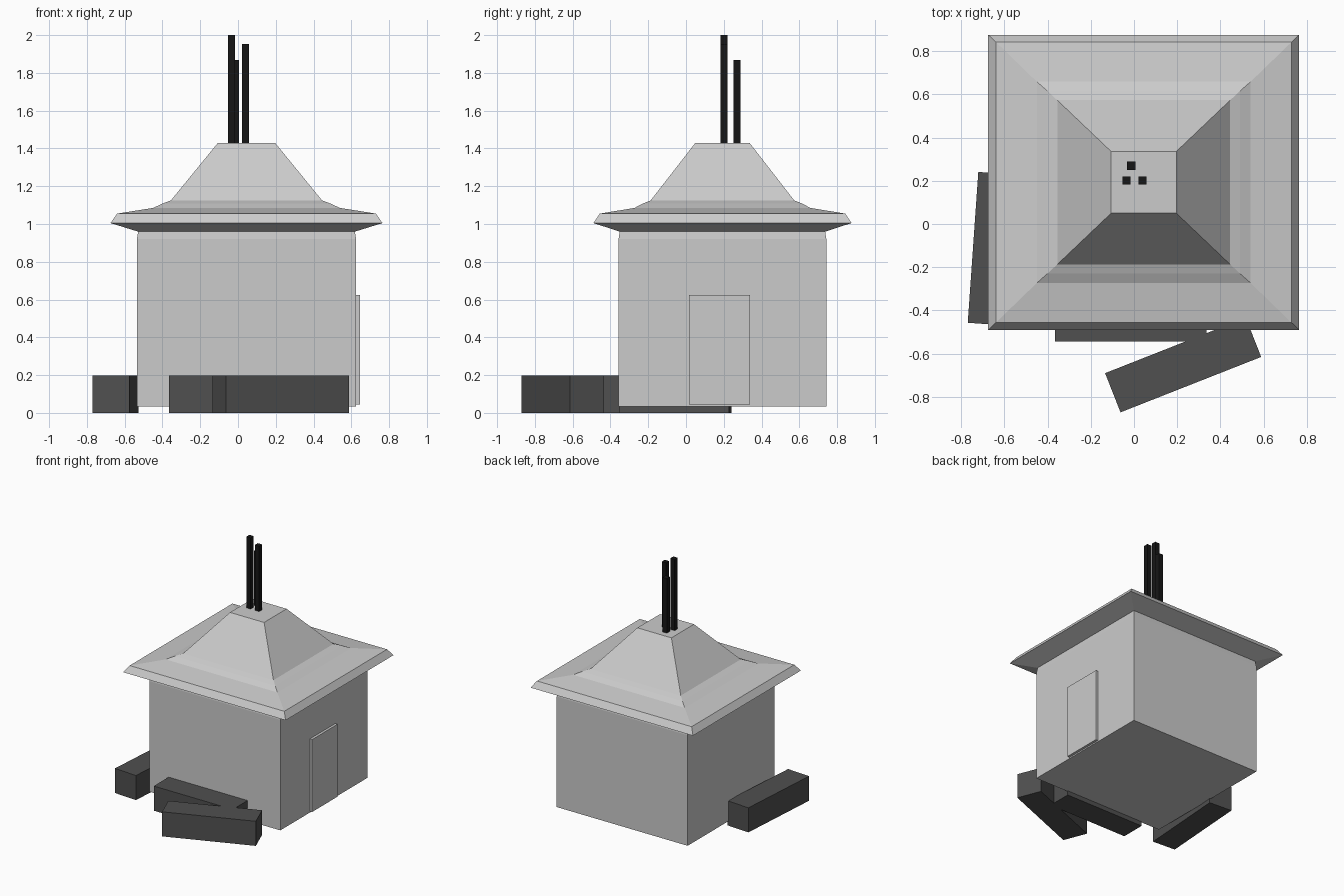
import bpy, bmesh, math
from mathutils import Matrix

if "Cube" in bpy.data.objects:
    bpy.data.objects.remove(bpy.data.objects["Cube"])

CX, CY = 0.045, 0.193   # centre of the hut


def material(name, v):
    m = bpy.data.materials.new(name)
    m.diffuse_color = (v, v, v, 1)
    m.use_nodes = True
    m.node_tree.nodes["Principled BSDF"].inputs["Base Color"].default_value = m.diffuse_color
    return m


def finish(name, bm, mat=None):
    bmesh.ops.recalc_face_normals(bm, faces=bm.faces)
    me = bpy.data.meshes.new(name)
    bm.to_mesh(me)
    bm.free()
    ob = bpy.data.objects.new(name, me)
    bpy.context.collection.objects.link(ob)
    if mat:
        me.materials.append(mat)
    return ob


def box(name, centre, size, angle=0, mat=None):
    bm = bmesh.new()
    bmesh.ops.create_cube(bm, size=1, matrix=Matrix.Diagonal((*size, 1)))
    ob = finish(name, bm, mat)
    ob.location = centre
    ob.rotation_euler.z = math.radians(angle)
    return ob


def stacked(name, profile):
    """Closed solid from rectangular rings (half x, half y, z)."""
    bm = bmesh.new()
    rings = [[bm.verts.new((CX + sx * hx, CY + sy * hy, z))
              for sx, sy in ((-1, -1), (1, -1), (1, 1), (-1, 1))]
             for hx, hy, z in profile]
    for a, b in zip(rings, rings[1:]):
        for i in range(4):
            j = (i + 1) % 4
            bm.faces.new((a[i], a[j], b[j], b[i]))
    bm.faces.new(rings[0][::-1])
    bm.faces.new(rings[-1])
    return finish(name, bm)


wood = material("dark_wood", 0.08)
soot = material("black_pipe", 0.008)

# Walls, pinched slightly under the eaves
stacked("walls", [(0.58, 0.55, 0.035), (0.58, 0.55, 0.92), (0.573, 0.543, 0.965)])

# Flared hip roof
stacked("roof", [(0.575, 0.545, 0.96), (0.72, 0.683, 1.005), (0.685, 0.65, 1.055),
                 (0.495, 0.466, 1.085), (0.445, 0.422, 1.108),
                 (0.40, 0.38, 1.125), (0.151, 0.143, 1.43)])

# Door on the right side
box("door", (0.63, 0.177, 0.335), (0.03, 0.322, 0.58))

# Chimney pipes
for i, (x, y, top) in enumerate([(-0.035, 0.202, 2.0), (0.04, 0.202, 1.953), (-0.013, 0.27, 1.867)]):
    box(f"chimney_pipe_{i + 1}", (x, y, (1.42 + top) / 2), (0.038, 0.038, top - 1.42), mat=soot)

# Loose beams on the ground
for i, (x, y, a) in enumerate([(-0.648, -0.115, 86), (-0.015, -0.447, 0), (0.2275, -0.653, 21.5)]):
    box(f"ground_beam_{i + 1}", (x, y, 0.0985), (0.70, 0.195, 0.197), a, wood)
